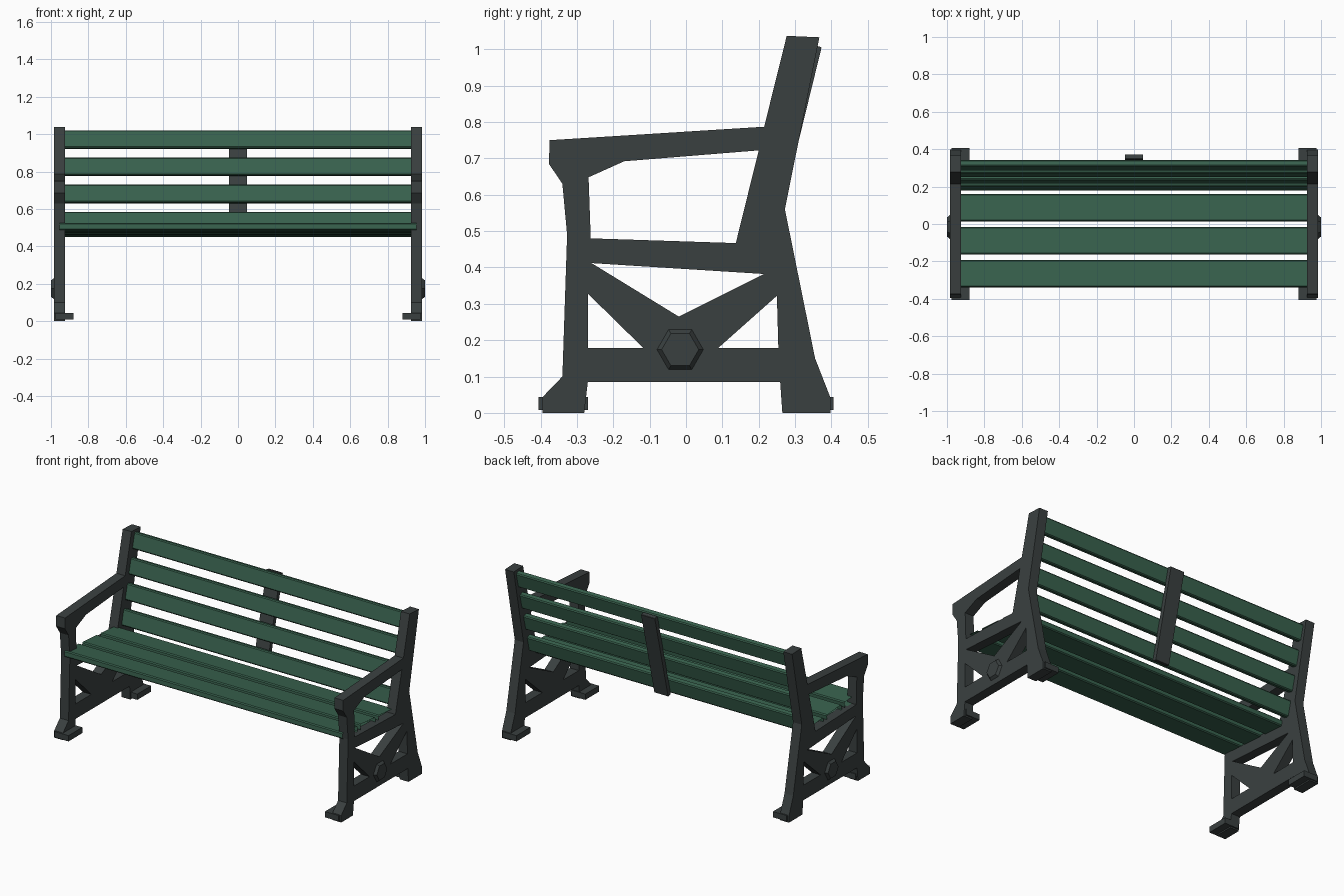
import bpy, bmesh, math
from mathutils import Matrix

if "Cube" in bpy.data.objects:
    bpy.data.objects.remove(bpy.data.objects["Cube"])


def material(name, color):
    m = bpy.data.materials.new(name)
    m.diffuse_color = (*color, 1)
    m.use_nodes = True
    m.node_tree.nodes["Principled BSDF"].inputs["Base Color"].default_value = m.diffuse_color
    return m


IRON = material("dark iron grey", (0.042, 0.051, 0.051))
GREEN = material("painted green", (0.040, 0.122, 0.076))


def finish(name, bm, mat):
    bmesh.ops.recalc_face_normals(bm, faces=bm.faces[:])
    mesh = bpy.data.meshes.new(name)
    bm.to_mesh(mesh)
    bm.free()
    mesh.materials.append(mat)
    ob = bpy.data.objects.new(name, mesh)
    bpy.context.collection.objects.link(ob)
    return ob


def plate(name, loops, x0, x1, mat):
    """Side profile (y, z) with holes, extruded along x."""
    bm = bmesh.new()
    edges = []
    for loop in loops:
        vs = [bm.verts.new((x0, y, z)) for y, z in loop]
        edges += [bm.edges.new((vs[i - 1], vs[i])) for i in range(len(vs))]
    bmesh.ops.triangle_fill(bm, use_beauty=True, use_dissolve=False, edges=edges)
    ext = bmesh.ops.extrude_face_region(bm, geom=bm.faces[:], use_keep_orig=True)
    moved = [v for v in ext["geom"] if isinstance(v, bmesh.types.BMVert)]
    bmesh.ops.translate(bm, verts=moved, vec=(x1 - x0, 0, 0))
    return finish(name, bm, mat)


def board(name, y, z, angle, width, thick, half, mat, chamfer=0.006, caps=False):
    """Long chamfered board along x; slats have open ends inside the frames."""
    a, b, c = width / 2, thick / 2, chamfer
    sec = [(-a, -b + c), (-a + c, -b), (a - c, -b), (a, -b + c),
           (a, b - c), (a - c, b), (-a + c, b), (-a, b - c)]
    ca, sa = math.cos(angle), math.sin(angle)
    bm = bmesh.new()
    ends = [[bm.verts.new((x, y + u * ca - v * sa, z + u * sa + v * ca))
             for u, v in sec] for x in (-half, half)]
    for i in range(8):
        bm.faces.new((ends[0][i - 1], ends[0][i], ends[1][i], ends[1][i - 1]))
    if caps:
        for e in ends:
            bm.faces.new(e)
    return finish(name, bm, mat)


# Cast side frame: outline and four openings
outline = [(-0.375, 0.75), (0.215, 0.787), (0.277, 1.037), (0.367, 1.033),
           (0.272, 0.56), (0.355, 0.15), (0.398, 0.04), (0.398, 0),
           (0.265, 0), (0.259, 0.085), (-0.27, 0.085), (-0.28, 0),
           (-0.395, 0), (-0.395, 0.043), (-0.34, 0.10), (-0.327, 0.49),
           (-0.34, 0.63), (-0.377, 0.685)]
arm_hole = [(-0.268, 0.648), (-0.17, 0.692), (0.2, 0.722), (0.137, 0.467), (-0.262, 0.48)]
top_hole = [(-0.26, 0.412), (0.215, 0.382), (-0.02, 0.265)]
front_hole = [(-0.27, 0.328), (-0.27, 0.178), (-0.117, 0.178)]
back_hole = [(0.25, 0.322), (0.254, 0.178), (0.088, 0.178)]

for s, side in ((-1, "left"), (1, "right")):
    plate(side + "_frame", [outline, arm_hole, top_hole, front_hole, back_hole],
          s * 0.925, s * 0.985, IRON)

    # Foot pads reaching inwards
    for y0, y1, end in ((-0.405, -0.27, "front"), (0.27, 0.405, "back")):
        plate(f"{side}_{end}_foot_pad",
              [[(y0, 0.008), (y1, 0.008), (y1, 0.044), (y0, 0.044)]],
              s * 0.88, s * 0.975, IRON)

    # Hexagonal boss on the outside
    bm = bmesh.new()
    bmesh.ops.create_cone(bm, cap_ends=True, segments=6, radius1=0.068,
                          radius2=0.051, depth=0.02)
    bmesh.ops.transform(bm, verts=bm.verts[:], matrix=Matrix.Translation((s * 0.99, -0.016, 0.174))
                        @ Matrix.Rotation(s * math.pi / 2, 4, "Y"))
    finish(side + "_hex_boss", bm, IRON)

# Seat slats, sloping slightly down to the back
for i, y in enumerate((-0.265, -0.09, 0.087)):
    board(f"seat_slat_{i + 1}", y, 0.501 - 0.074 * (y + 0.265), -0.074,
          0.146, 0.038, 0.955, GREEN)

# Back slats, leaning with the rear posts
LEAN = math.atan(0.245)
for i in range(4):
    z = 0.535 + 0.145 * i
    board(f"back_slat_{i + 1}", 0.208 + 0.245 * (z - 0.535), z, math.pi / 2 - LEAN,
          0.097, 0.036, 0.955, GREEN)

# Centre strap behind the back slats
board("back_strap", 0.295, 0.742, math.pi / 2 - LEAN, 0.55, 0.026, 0.047, IRON,
      chamfer=0.002, caps=True)
